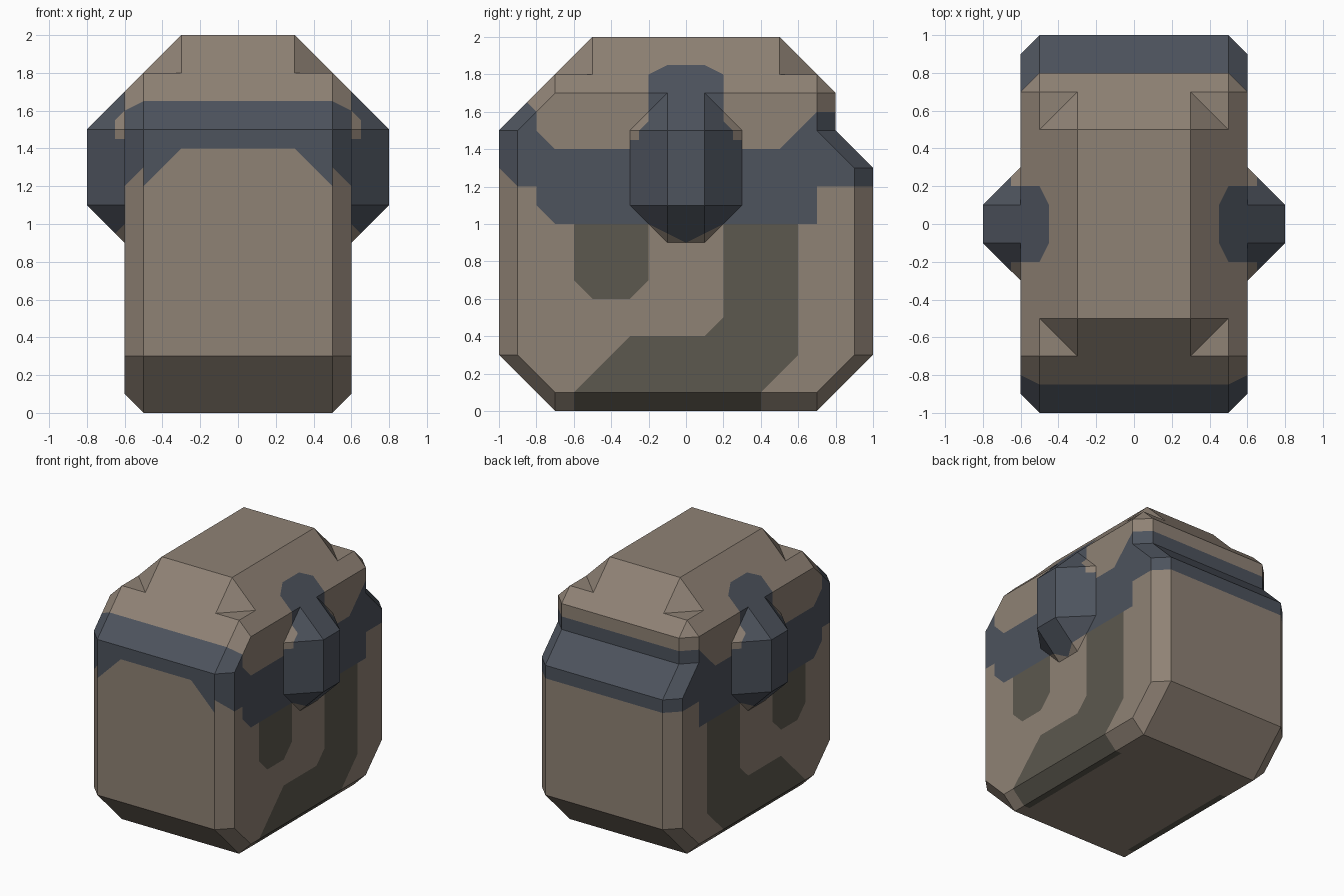
import bpy, bmesh
from mathutils import Vector

if "Cube" in bpy.data.objects:
    bpy.data.objects.remove(bpy.data.objects["Cube"])


def material(name, rgb):
    m = bpy.data.materials.new(name)
    lin = [((c / 255 + 0.055) / 1.055) ** 2.4 for c in rgb]
    m.diffuse_color = (*lin, 1)
    m.use_nodes = True
    m.node_tree.nodes["Principled BSDF"].inputs["Base Color"].default_value = m.diffuse_color
    return m


MATS = [material("warm_brown", (143, 130, 117)),
        material("slate_blue", (77, 83, 93)),
        material("dark_olive", (92, 88, 78))]
BROWN, BLUE, OLIVE = range(3)

# Painted areas on the flanks, convex outlines in (y, z)
BLUE_AREAS = [
    [(-1.01, 1.2), (-.9, 1.2), (-.8, 1.1), (-.8, 1.6), (-.85, 1.65), (-1.01, 1.65)],
    [(-.8, 1.1), (-.7, 1), (-.7, 1.4), (-.8, 1.5)],
    [(-.7, 1), (.7, 1), (.7, 1.4), (-.7, 1.4)],
    [(.5, 1.4), (.7, 1.4), (.7, 1.6)],
    [(.7, 1), (.9, 1.2), (1.01, 1.2), (1.01, 1.6), (.7, 1.6)],
    [(-.2, 1.4), (.2, 1.4), (.2, 1.8), (.1, 1.85), (-.1, 1.85), (-.2, 1.8)]]
OLIVE_AREAS = [
    [(-.6, 1), (-.6, .7), (-.5, .6), (-.3, .6), (-.2, .7), (-.2, 1)],
    [(.2, 1), (.2, .3), (.6, .3), (.6, 1)],
    [(-.6, .1), (.4, .1), (.6, .3), (.6, .4), (-.3, .4)],
    [(.1, .4), (.2, .4), (.2, .5)],
    [(-.6, -.01), (.4, -.01), (.4, .1), (-.6, .1)]]


def inside(poly, y, z):
    s = [(b[0] - a[0]) * (z - a[1]) - (b[1] - a[1]) * (y - a[0])
         for a, b in zip(poly, poly[1:] + poly[:1])]
    return all(v >= 0 for v in s) or all(v <= 0 for v in s)


# Planes (point, normal) along every colour border of the shell
SHELL_CUTS = [((0, a[0], a[1]), (0, b[1] - a[1], a[0] - b[0]))
              for p in BLUE_AREAS + OLIVE_AREAS for a, b in zip(p, p[1:] + p[:1])]
SHELL_CUTS += [((s * .45, 0, 0), (1, 0, 0)) for s in (-1, 1)]
SHELL_CUTS += [((s * .5, 0, 1.2), (s, 0, 1)) for s in (-1, 1)]
SHELL_CUTS += [((s * .5, 0, 0), (1, 0, 0)) for s in (-1, 1)]


def shell_colour(c):
    x = abs(c.x)
    if c.y < -.7 and x < .5:                      # front stripe
        return BLUE if c.z < 1.65 and (c.z > 1.4 or x + c.z > 1.7) and c.z > 1.2 else BROWN
    if c.y > .79 and 1.2 < c.z < 1.6:             # back stripe
        return BLUE
    if x > .45:
        if any(inside(p, c.y, c.z) for p in BLUE_AREAS):
            return BLUE
        if any(inside(p, c.y, c.z) for p in OLIVE_AREAS):
            return OLIVE
    return BROWN


POD_CUTS = [((0, 0, 1.45), (0, 0, 1))]
for s in (-1, 1):
    POD_CUTS += [((s * .65, 0, 0), (1, 0, 0)), ((0, s * .2, 0), (0, 1, 0)),
                 ((0, 0, .9), (0, -s * .5, 1))]


def pod_colour(c):
    corner = c.z > 1.45 and abs(c.x) < .65 and abs(c.y) > .2
    return BROWN if corner or c.z < .9 + abs(c.y) / 2 else BLUE


def finish(name, bm, cuts, colour):
    """Cut along colour borders, paint faces, merge flat leftovers."""
    bmesh.ops.recalc_face_normals(bm, faces=bm.faces[:])
    for co, no in cuts:
        bmesh.ops.bisect_plane(bm, geom=bm.verts[:] + bm.edges[:] + bm.faces[:],
                               dist=1e-5, plane_co=co, plane_no=Vector(no).normalized())
    for f in bm.faces:
        f.material_index = colour(f.calc_center_median())
        f.smooth = False
    bmesh.ops.dissolve_limit(bm, angle_limit=.01, verts=bm.verts[:],
                             edges=bm.edges[:], delimit={'MATERIAL'})
    me = bpy.data.meshes.new(name)
    bm.to_mesh(me)
    bm.free()
    for m in MATS:
        me.materials.append(m)
    ob = bpy.data.objects.new(name, me)
    bpy.context.collection.objects.link(ob)


def hull(points, hidden_dir):
    """Convex solid left open on the side facing hidden_dir."""
    bm = bmesh.new()
    for p in points:
        bm.verts.new(p)
    bmesh.ops.convex_hull(bm, input=bm.verts[:])
    bmesh.ops.recalc_face_normals(bm, faces=bm.faces[:])
    d = Vector(hidden_dir)
    bmesh.ops.delete(bm, geom=[f for f in bm.faces if f.normal.dot(d) > .99], context='FACES')
    return bm


# Main body: outer profile at x = 0.5, inset flank profile at x = 0.6
outer = [(-.7, 0), (.7, 0), (1, .3), (1, 1.3), (.8, 1.5), (.8, 1.7), (.7, 1.8),
         (-.7, 1.8), (-1, 1.5), (-1, .3)]
flank = [(-.7, .1), (.7, .1), (.9, .3), (.9, 1.3), (.7, 1.5), (.7, 1.7), (.7, 1.7),
         (-.7, 1.7), (-.9, 1.5), (-.9, .3)]
bm = bmesh.new()
rings = [[bm.verts.new((x, y, z)) for y, z in prof]
         for x, prof in ((-.6, flank), (-.5, outer), (.5, outer), (.6, flank))]
n = len(outer)
for a, b in zip(rings, rings[1:]):
    for i in range(n):
        j = (i + 1) % n
        bm.faces.new((a[i], a[j], b[j], b[i]))
bm.faces.new(rings[0])
bm.faces.new(rings[-1])
bmesh.ops.remove_doubles(bm, verts=bm.verts[:], dist=1e-4)
finish("main_body", bm, SHELL_CUTS, shell_colour)

# Roof cap with clipped corners
SIGNS = [(a, b) for a in (-1, 1) for b in (-1, 1)]
cap = [(a * x, b * y, z) for a, b in SIGNS
       for x, y, z in ((.3, .5, 2), (.3, .7, 1.8), (.5, .5, 1.8))]
finish("roof_cap", hull(cap, (0, 0, -1)), SHELL_CUTS, shell_colour)

# Faceted side pods
for side, label in ((1, "right"), (-1, "left")):
    pod = [(side * x, a * y, 1.3 + b * z) for a, b in SIGNS
           for x, y, z in ((.8, .1, .2), (.6, .3, .2), (.6, .1, .4))]
    finish("side_pod_" + label, hull(pod, (-side, 0, 0)), POD_CUTS, pod_colour)
